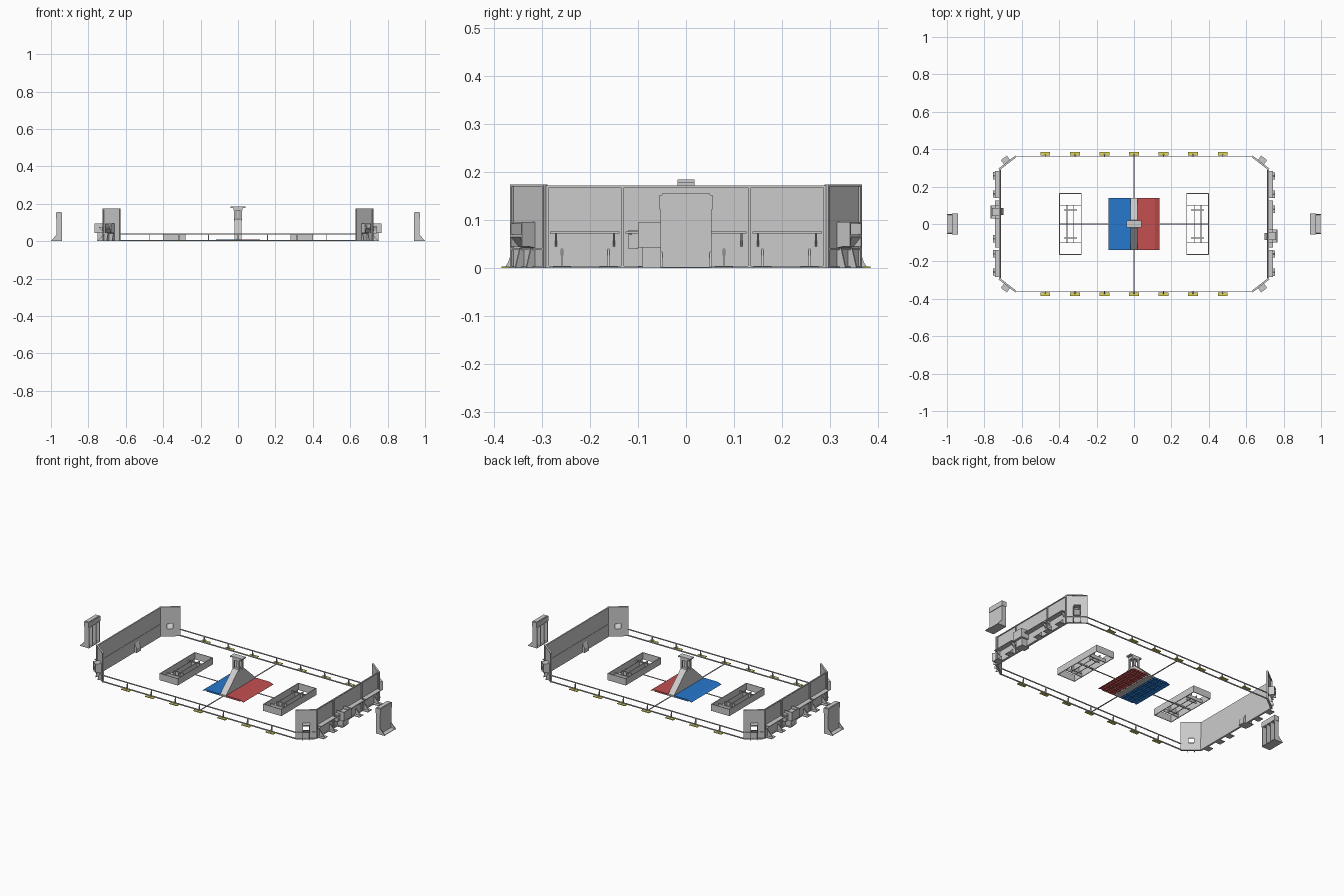
import bpy, bmesh, math
from mathutils import Matrix, Vector

TURN = Matrix.Rotation(math.pi, 4, 'Z')
I = Matrix.Identity(4)


def material(name, rgb):
    m = bpy.data.materials.new(name)
    m.diffuse_color = (*rgb, 1)
    return m


BLUE = material("blue", (0.02, 0.19, 0.62))
RED = material("red", (0.55, 0.08, 0.08))
YELLOW = material("yellow", (0.75, 0.68, 0.1))


def finish(name, bm, mat, M, turn):
    bmesh.ops.transform(bm, matrix=M, verts=bm.verts)
    bmesh.ops.recalc_face_normals(bm, faces=bm.faces)
    me = bpy.data.meshes.new(name)
    bm.to_mesh(me)
    bm.free()
    if mat:
        me.materials.append(mat)
    for k in range(2 if turn else 1):
        ob = bpy.data.objects.new(name, me)
        bpy.context.collection.objects.link(ob)
        if k:
            ob.matrix_world = TURN


def boxes(name, items, mat=None, M=I, turn=True):
    """One object from boxes (x0, x1, y0, y1, z0, z1); turn adds the half-turned twin."""
    bm = bmesh.new()
    for x0, x1, y0, y1, z0, z1 in items:
        m = Matrix.Translation(((x0 + x1) / 2, (y0 + y1) / 2, (z0 + z1) / 2))
        bmesh.ops.create_cube(bm, size=1, matrix=m @ Matrix.Diagonal((x1 - x0, y1 - y0, z1 - z0, 1)))
    finish(name, bm, mat, M, turn)


def prisms(name, profile, plane, spans, mat=None, M=I, turn=True):
    """Extrude a profile in the xz or yz plane over each (a, b) span of the other axis."""
    bm = bmesh.new()
    for a, b in spans:
        put = (lambda u, v, t: (u, t, v)) if plane == "xz" else (lambda u, v, t: (t, u, v))
        f = bm.faces.new([bm.verts.new(put(u, v, a)) for u, v in profile])
        r = bmesh.ops.extrude_face_region(bm, geom=[f])
        vs = [g for g in r["geom"] if isinstance(g, bmesh.types.BMVert)]
        bmesh.ops.translate(bm, verts=vs, vec=Vector(put(0, 0, b - a)))
    finish(name, bm, mat, M, turn)


# Side rails: top and bottom tube, posts
post_x = [i * 0.158 for i in range(-4, 5)]
boxes("side_rail", [(-0.63, 0.63, -0.362, -0.357, 0.037, 0.042),
                    (-0.63, 0.63, -0.362, -0.357, 0.0, 0.006)]
      + [(x - 0.002, x + 0.002, -0.362, -0.358, 0, 0.04) for x in post_x])

# Yellow feet and sloping braces outside the rails
feet_x = [i * 0.158 for i in range(-3, 4)]
boxes("rail_foot", [(x - 0.026, x + 0.026, -0.384, -0.367, 0, 0.004) for x in feet_x], YELLOW)
prisms("rail_brace", [(-0.362, 0.036), (-0.362, 0.0), (-0.378, 0.0), (-0.37, 0.012)], "yz",
       [(x - 0.002, x + 0.002) for x in feet_x])

# Floor cable covers
boxes("centre_line", [(-0.003, 0.003, -0.358, -0.14, 0, 0.003)])
boxes("cross_line", [(0.135, 0.34, -0.003, 0.003, 0, 0.003)])

# Coloured platforms: thin bevelled tops with ribs beneath
for mat, s, label in ((RED, 1, "red"), (BLUE, -1, "blue")):
    M = Matrix.Diagonal((s, 1, 1, 1))
    prisms(label + "_platform", [(0.018, 0.007), (0.018, 0.01), (0.112, 0.01), (0.135, 0.001),
                                 (0.132, 0.0), (0.111, 0.007)], "xz", [(-0.14, 0.14)], mat, M, False)
    ribs = [(0.018, 0.11, y - 0.0015, y + 0.0015, 0, 0.008) for y in (-0.138, -0.092, -0.046, 0, 0.046, 0.092, 0.138)]
    ribs += [(x - 0.0015, x + 0.0015, -0.138, 0.138, 0, 0.008) for x in (0.03, 0.06, 0.09, 0.11)]
    boxes(label + "_platform_ribs", ribs, mat, M, False)

# Central wedge and tower
prisms("centre_wedge", [(-0.14, 0), (-0.14, 0.01), (-0.022, 0.118), (0.022, 0.118), (0.14, 0.01), (0.14, 0)],
       "yz", [(-0.019, 0.019)], turn=False)
boxes("tower_posts", [(sx * 0.018 - 0.004, sx * 0.018 + 0.004, sy * 0.014 - 0.004, sy * 0.014 + 0.004, 0.11, 0.17)
                      for sx in (-1, 1) for sy in (-1, 1)]
      + [(-0.008, 0.008, -0.006, 0.006, 0.11, 0.17)], turn=False)
boxes("tower_head", [(-0.024, 0.024, -0.018, 0.018, 0.164, 0.182),
                     (-0.039, 0.039, -0.018, 0.018, 0.178, 0.185)], turn=False)

# Pens: open fence with an inner frame
boxes("pen_fence", [(0.28, 0.284, -0.165, 0.165, 0, 0.04), (0.396, 0.4, -0.165, 0.165, 0, 0.04),
                    (0.28, 0.4, -0.165, -0.161, 0, 0.04), (0.28, 0.4, 0.161, 0.165, 0, 0.04)])
boxes("pen_inner_frame", [(x - 0.002, x + 0.002, -0.1, 0.1, 0.004, 0.034) for x in (0.322, 0.358)]
      + [(0.284, 0.396, y - 0.002, y + 0.002, 0.0, z) for y, z in ((-0.1, 0.02), (0.1, 0.02), (0, 0.008))]
      + [(0.306, 0.374, y - 0.002, y + 0.002, 0.0, 0.03) for y in (-0.075, 0.075)])

# End wall: panels, posts and rails
boxes("end_wall_lower_panel", [(0.711, 0.716, -0.29, 0.29, 0.0, 0.075)])
boxes("end_wall_upper_panel", [(0.713, 0.716, -0.29, 0.29, 0.075, 0.172)])
posts = (-0.288, -0.132, 0.132, 0.288)
boxes("end_wall_posts", [(0.714, 0.723, y - 0.003, y + 0.003, 0, 0.172) for y in posts]
      + [(0.713, 0.721, -0.29, 0.29, 0.168, 0.172), (0.713, 0.722, -0.29, 0.29, 0, 0.005)])

# Operator shelves, their brackets and floor feet
bays = ((-0.283, -0.138), (-0.126, 0.126), (0.138, 0.283))
boxes("operator_shelf", [(0.714, 0.744, a, b, 0.072, 0.076) for a, b in bays])
bracket_y = (-0.27, -0.15, -0.115, 0.115, 0.15, 0.27)
prisms("shelf_bracket", [(0.716, 0.072), (0.742, 0.072), (0.716, 0.045)], "xz",
       [(y - 0.002, y + 0.002) for y in bracket_y])
boxes("wall_foot", [(0.714, 0.755, a, a + 0.038, 0, 0.004) for a in (-0.277, -0.18, -0.1, 0.06, 0.14, 0.238)])
prisms("wall_foot_brace", [(0.716, 0.004), (0.75, 0.004), (0.716, 0.04)], "xz",
       [(a + 0.017, a + 0.021) for a in (-0.277, -0.18, 0.06, 0.14, 0.238)])

# Return station on the end wall: open bin on a stepped stand, chute on the field side
boxes("return_bin", [(0.716, 0.766, -0.1, -0.097, 0.045, 0.095), (0.716, 0.766, -0.033, -0.03, 0.045, 0.095),
                     (0.763, 0.766, -0.1, -0.03, 0.045, 0.095), (0.716, 0.766, -0.1, -0.03, 0.043, 0.046),
                     (0.723, 0.758, -0.086, -0.044, 0.06, 0.085)])
boxes("return_stand", [(0.716, 0.752, -0.09, -0.04, 0, 0.043), (0.716, 0.74, -0.12, -0.1, 0.04, 0.08)])
prisms("return_chute", [(0.698, 0.0), (0.698, 0.025), (0.712, 0.055), (0.712, 0.0)], "xz", [(-0.085, -0.047)])

# Angled corner panels with an outside loading chute
for s in (1, -1):
    M = (Matrix.Diagonal((1, s, 1, 1)) @ Matrix.Translation((0.674, 0.325, 0))
         @ Matrix.Rotation(math.atan2(-0.07, 0.09), 4, 'Z'))
    boxes("corner_panel", [(-0.056, -0.015, -0.002, 0.002, 0, 0.173), (0.015, 0.056, -0.002, 0.002, 0, 0.173),
                           (-0.015, 0.015, -0.002, 0.002, 0, 0.045), (-0.015, 0.015, -0.002, 0.002, 0.075, 0.173)], M=M)
    boxes("corner_frame", [(-0.057, -0.052, -0.002, 0.008, 0, 0.174), (0.052, 0.057, -0.002, 0.008, 0, 0.174),
                           (-0.057, 0.057, -0.002, 0.008, 0.17, 0.174), (-0.057, 0.057, 0, 0.008, 0.038, 0.042),
                           (-0.057, 0.057, 0, 0.008, 0, 0.004)], M=M)
    boxes("loading_chute", [(-0.02, -0.017, 0, 0.036, 0.045, 0.095), (0.017, 0.02, 0, 0.036, 0.045, 0.095),
                            (-0.02, 0.02, 0, 0.036, 0.093, 0.096)], M=M)
    prisms("chute_slide", [(0.0, 0.042), (0.0, 0.046), (0.014, 0.05), (0.036, 0.07), (0.036, 0.065), (0.016, 0.045)],
           "yz", [(-0.02, 0.02)], M=M)
    prisms("chute_leg", [(0.0, 0.0), (0.0, 0.042), (0.012, 0.042), (0.024, 0.0)], "yz",
           [(-0.02, -0.017), (0.017, 0.02)], M=M)

# Free-standing end cabinets, open towards the field
boxes("end_cabinet_back", [(0.966, 0.97, -0.053, 0.053, 0, 0.15)])
boxes("end_cabinet_top", [(0.942, 0.973, -0.055, 0.055, 0.122, 0.152), (0.945, 0.97, -0.05, 0.05, 0.152, 0.155)])
boxes("end_cabinet_posts", [(0.942, 0.968, y - 0.003, y + 0.003, 0, 0.125) for y in (-0.05, -0.017, 0.017, 0.05)]
      + [(0.942, 0.998, -0.053, 0.053, 0, 0.003)])
prisms("end_cabinet_foot", [(0.968, 0.002), (1.0, 0.0), (1.0, 0.003), (0.97, 0.034)], "xz",
       [(-0.053, -0.049), (0.049, 0.053)])
